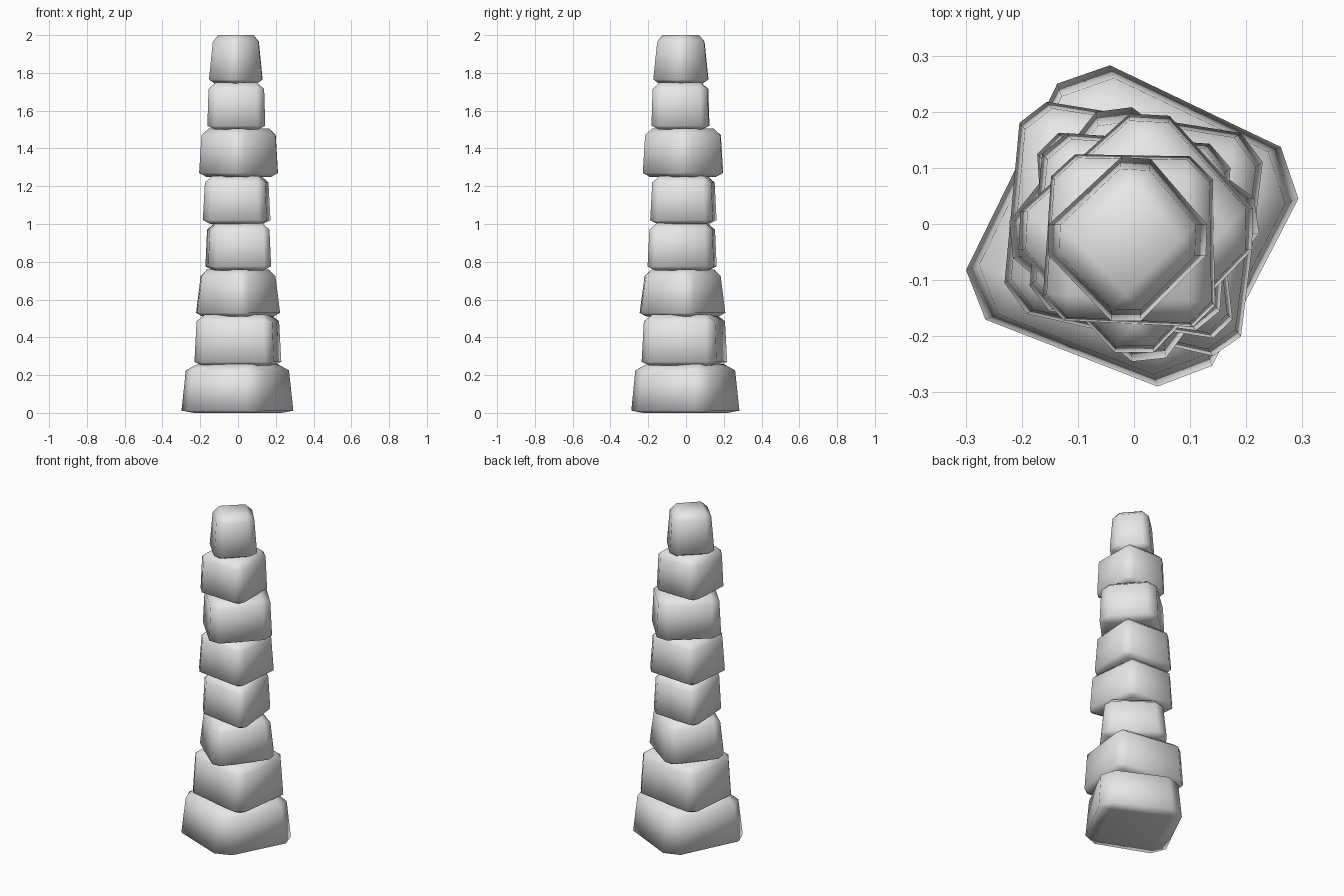
import bpy
import bmesh
from mathutils import Vector

if "Cube" in bpy.data.objects:
    bpy.data.objects.remove(bpy.data.objects["Cube"])

stone_grey = bpy.data.materials.new("stone_grey")
stone_grey.diffuse_color = (0.8, 0.8, 0.8, 1)
stone_grey.use_nodes = True
stone_grey.node_tree.nodes["Principled BSDF"].inputs["Base Color"].default_value = stone_grey.diffuse_color

# bottom z, top z, top taper, corner cut, four plan corners counter-clockwise
STONES = [
    (0.00, 0.26, 0.93, 0.070, [(.325, .107), (-.106, .313), (-.33, -.145), (.107, -.315)]),
    (0.25, 0.52, 0.95, 0.045, [(.235, .155), (-.20, .225), (-.235, -.15), (.185, -.245)]),
    (0.51, 0.76, 0.90, 0.045, [(.25, .02), (-.04, .235), (-.25, -.03), (.03, -.275)]),
    (0.755, 1.005, 0.95, 0.040, [(.14, .145), (-.175, .165), (-.155, -.155), (.18, -.21)]),
    (1.00, 1.255, 0.94, 0.040, [(.175, .14), (-.16, .165), (-.19, -.15), (.15, -.195)]),
    (1.25, 1.505, 0.95, 0.050, [(.245, -.01), (.03, .23), (-.24, -.01), (0, -.265)]),
    (1.50, 1.75, 0.96, 0.040, [(.14, .12), (-.145, .125), (-.165, -.17), (.145, -.185)]),
    (1.745, 2.00, 0.88, 0.038, [(.155, -.03), (.005, .145), (-.18, -.027), (-.015, -.20)]),
]


def cut_corners(corners, cut):
    """Replace each corner by two points along its edges."""
    points = []
    for i, c in enumerate(corners):
        for other in (corners[i - 1], corners[(i + 1) % 4]):
            points.append(c + (other - c).normalized() * cut)
    return points


def build_stone(name, z0, z1, taper, cut, plan, low, high):
    corners = [Vector(p) for p in plan]
    mid = sum(corners, Vector((0, 0))) / 4
    upper = [mid + (c - mid) * taper for c in corners]
    bm = bmesh.new()

    def ring(points, z):
        return [bm.verts.new((p.x, p.y, z)) for p in points]

    def inset(points, amount):
        return [p + ((points[i - 1] - p).normalized()
                     + (points[(i + 1) % 4] - p).normalized()) * amount
                for i, p in enumerate(points)]

    floor = ring(inset(corners, cut), z0)
    lower = ring(cut_corners(corners, cut), z0 + low)
    shoulder = ring(cut_corners(upper, cut), z1 - high)
    top = ring(inset(upper, cut), z1)

    # flat ends, side walls, then sloped edges with corner triangles
    bm.faces.new(top)
    bm.faces.new(floor[::-1])
    for i in range(8):
        j = (i + 1) % 8
        bm.faces.new((lower[i], lower[j], shoulder[j], shoulder[i]))
    for cap, side in ((top, shoulder), (floor, lower)):
        for i in range(4):
            j = (i + 1) % 4
            bm.faces.new((side[2 * i], side[2 * i + 1], cap[i]))
            bm.faces.new((side[2 * i + 1], side[2 * j], cap[j], cap[i]))
    bmesh.ops.recalc_face_normals(bm, faces=bm.faces)
    for f in bm.faces:
        f.smooth = True

    mesh = bpy.data.meshes.new(name)
    bm.to_mesh(mesh)
    bm.free()
    mesh.materials.append(stone_grey)
    bpy.context.collection.objects.link(bpy.data.objects.new(name, mesh))


# stack of stones, widest at the bottom; the base sits nearly flat
for n, stone in enumerate(STONES):
    name = "base_stone" if n == 0 else f"stone_{n + 1}"
    build_stone(name, *stone, low=0.012 if n == 0 else 0.02, high=0.035)
